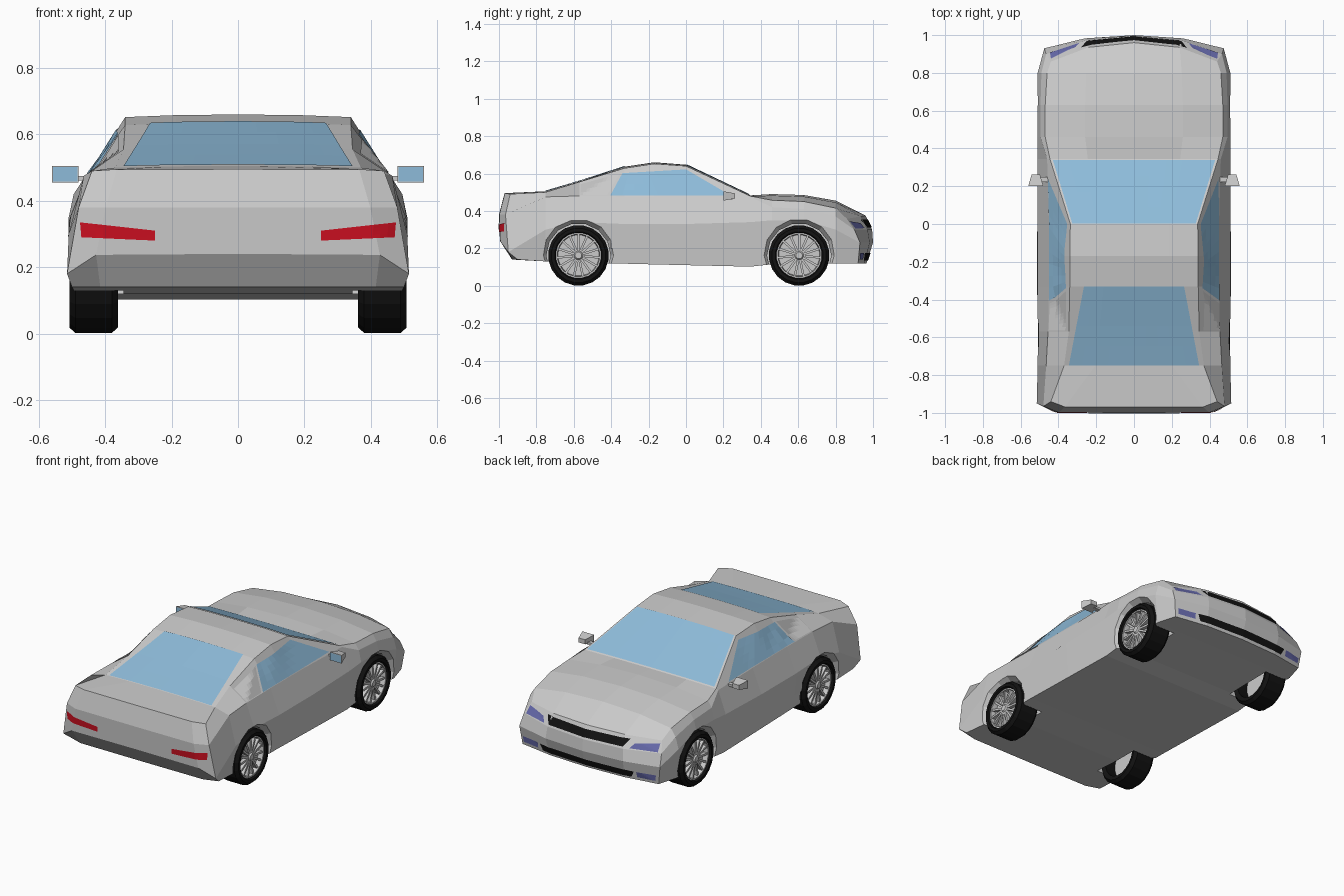
import bpy, bmesh, math
from mathutils import Vector, Matrix
from mathutils.bvhtree import BVHTree

if "Cube" in bpy.data.objects:
    bpy.data.objects.remove(bpy.data.objects["Cube"])


def material(name, *rgb):
    m = bpy.data.materials.new(name)
    m.diffuse_color = (*rgb, 1)
    m.use_nodes = True
    m.node_tree.nodes["Principled BSDF"].inputs["Base Color"].default_value = m.diffuse_color
    return m


GLASS = material("glass", .27, .5, .7)
RED = material("red_lens", .6, .005, .015)
BLACK = material("black", .006, .006, .006)
LAMP = material("lamp_blue", .13, .14, .4)


def finish(name, bm, mat=None):
    me = bpy.data.meshes.new(name)
    bm.to_mesh(me)
    bm.free()
    ob = bpy.data.objects.new(name, me)
    bpy.context.collection.objects.link(ob)
    if mat:
        me.materials.append(mat)
    return ob


def lathe(name, profile, centre, side, mat=None, sides=20, closed=True):
    """Revolve (radius, x) points around the x axis; side mirrors x."""
    bm = bmesh.new()
    cy, cz = centre
    rings = []
    for r, x in profile:
        rings.append([bm.verts.new((side * x, cy + r * math.sin(a), cz + r * math.cos(a)))
                      for a in (2 * math.pi * (i + .5) / sides for i in range(sides))])
    n = len(rings)
    for k in range(n if closed else n - 1):
        a, b = rings[k], rings[(k + 1) % n]
        for i in range(sides):
            j = (i + 1) % sides
            bm.faces.new((a[i], a[j], b[j], b[i]))
    if not closed:
        bm.faces.new(rings[0])
        bm.faces.new(rings[-1])
    bmesh.ops.recalc_face_normals(bm, faces=bm.faces)
    return finish(name, bm, mat)


# Body sections: y, floor z, then (half width, z) for flank, shoulder, top edge, and centre z
SECTIONS = [
    (-.95, .140, .515, .18, .48, .38, .44, .49, .495),
    (-.75, .130, .51, .30, .465, .475, .37, .50, .505),
    (-.57, .120, .51, .34, .455, .48, .345, .555, .558),
    (-.33, .118, .51, .33, .450, .478, .34, .628, .636),
    (-.17, .114, .51, .33, .450, .477, .34, .652, .660),
    (0.00, .110, .51, .33, .450, .476, .337, .640, .647),
    (0.345, .102, .51, .34, .460, .474, .445, .479, .483),
    (0.46, .115, .51, .35, .495, .42, .47, .457, .490),
    (0.63, .118, .51, .35, .495, .41, .47, .450, .485),
    (0.80, .120, .51, .30, .490, .37, .46, .415, .455),
    (0.92, .120, .475, .23, .465, .30, .44, .358, .375),
]
LAST = len(SECTIONS) - 1
# Per-row y and bulge of the two end caps
ENDS = {0: ((-.90, -.95, -.965, -.94), (-.03, -.045, -.035, -.03), .83, .95),
        LAST: ((.92, .93, .90, .86), (.045, .07, .095, .10), .55, .75)}


def body_point(k, row, col):
    y, z0, w1, z1, w2, z2, w3, z3, zc = SECTIONS[k]
    w, z = ((min(.5, w1 - .015), z0), (w1, z1), (w2, z2), (w3, z3))[row]
    ys, bows, frac, fill = ENDS.get(k, ((y,) * 4, (0,) * 4, .55, .75))
    inner = (0, fill, 1, fill, 0)[col]
    lift = zc - z3 if row == 3 else (.06 if row == 1 and k == 0 else 0)
    return ((-1, -frac, 0, frac, 1)[col] * w, ys[row] + bows[row] * inner, z + lift * inner)


def build_body():
    bm = bmesh.new()
    cache = {}

    def v(*key):
        if key not in cache:
            cache[key] = bm.verts.new(body_point(*key))
        return cache[key]
    ring = ([(r, 4) for r in range(4)] + [(3, c) for c in (3, 2, 1)] +
            [(r, 0) for r in (3, 2, 1, 0)] + [(0, c) for c in (1, 2, 3)])
    for k in range(LAST):
        for p, q in zip(ring, ring[1:] + ring[:1]):
            bm.faces.new((v(k, *p), v(k, *q), v(k + 1, *q), v(k + 1, *p)))
    for k in (0, LAST):
        for r in range(3):
            for c in range(4):
                bm.faces.new((v(k, r, c), v(k, r, c + 1), v(k, r + 1, c + 1), v(k, r + 1, c)))
    bmesh.ops.recalc_face_normals(bm, faces=bm.faces)
    return bm


bm = build_body()
SKIN = BVHTree.FromBMesh(bm)
body = finish("body_shell", bm)

# Wheel wells with a chamfered arch lip
WHEELS = {"rear": -.575, "front": .605}
cutters = []
for y in WHEELS.values():
    for s in (-1, 1):
        c = lathe("arch_cutter", [(.172, .345), (.172, .475), (.215, .54)], (y, .162), s,
                  sides=14, closed=False)
        c.hide_render = True
        mod = body.modifiers.new("arch", "BOOLEAN")
        mod.operation, mod.solver, mod.object = "DIFFERENCE", "EXACT", c
        cutters.append(c)
dg = bpy.context.evaluated_depsgraph_get()
body.data = bpy.data.meshes.new_from_object(body.evaluated_get(dg))
body.modifiers.clear()
for c in cutters:
    bpy.data.objects.remove(c)


def panel(name, corners, axis, side, mat=None, mirror=False, off=.004, n=10):
    """Project a four-cornered outline along an axis onto the body skin."""
    bm = bmesh.new()
    a, b, c, d = (Vector(p) for p in corners)
    ray = Vector((0, 0, 0))
    ray[axis] = -side
    grid = []
    for j in range(5):
        row = []
        for i in range(n + 1):
            u = a.lerp(b, i / n).lerp(d.lerp(c, i / n), j / 4)
            p = [-u.x if mirror else u.x, u.y]
            p.insert(axis, side * 3)
            hit = SKIN.ray_cast(Vector(p), ray)[0]
            if hit is None:
                p[axis] = side * .5
                hit = SKIN.find_nearest(Vector(p))[0]
            row.append(bm.verts.new(hit - ray * off))
        grid.append(row)
    for j in range(4):
        for i in range(n):
            f = bm.faces.new((grid[j][i], grid[j][i + 1], grid[j + 1][i + 1], grid[j + 1][i]))
            f.normal_update()
            if f.normal[axis] * side < 0:
                f.normal_flip()
    finish(name, bm, mat)


# Glass and centre panels
panel("windshield", [(-.43, .34), (.43, .34), (.327, .003), (-.327, .003)], 2, 1, GLASS)
panel("rear_window", [(-.345, -.75), (.345, -.75), (.265, -.33), (-.265, -.33)], 2, 1, GLASS)
panel("rear_plate_panel", [(-.24, .265), (.24, .265), (.24, .36), (-.24, .36)], 1, -1)
panel("upper_grille", [(-.25, .312), (.25, .312), (.28, .355), (-.28, .355)], 1, 1, BLACK)
panel("lower_grille", [(-.30, .135), (.30, .135), (.32, .175), (-.32, .175)], 1, 1, BLACK)

for s, label in ((-1, "left"), (1, "right")):
    flip = s < 0
    # Side glass, quarter panel and lamps
    panel(label + "_side_window", [(-.405, .482), (.24, .482), (0, .622), (-.34, .602)], 0, s, GLASS)
    panel(label + "_quarter_panel", [(-.565, .485), (-.42, .485), (-.355, .60), (-.565, .543)], 0, s)
    panel(label + "_door_scoop", [(-.40, .20), (-.04, .20), (-.04, .328), (-.40, .305)], 0, s)
    panel(label + "_tail_light", [(.25, .28), (.472, .29), (.476, .335), (.25, .31)], 1, -1, RED, flip)
    panel(label + "_headlight", [(.29, .308), (.445, .305), (.44, .345), (.31, .335)], 1, 1, LAMP, flip)
    panel(label + "_fog_light", [(.335, .14), (.445, .14), (.45, .175), (.335, .175)], 1, 1, LAMP, flip)

    # Door mirror: housing tapered to the front, stalk and glass
    bm = bmesh.new()
    bmesh.ops.create_cube(bm, size=1)
    for v in bm.verts:
        front = v.co.y > 0
        k = .55 if front else 1
        v.co = (s * (.52 + v.co.x * .08 * k), .20 if not front else .262, .48 + v.co.z * .05 * k)
    stalk = bmesh.ops.create_cube(bm, size=1)["verts"]
    bmesh.ops.transform(bm, verts=stalk, matrix=Matrix.Translation((s * .475, .235, .468)) @
                        Matrix.Diagonal((.06, .025, .014, 1)))
    bmesh.ops.recalc_face_normals(bm, faces=bm.faces)
    finish(label + "_mirror", bm)
    bm = bmesh.new()
    bm.faces.new([bm.verts.new((x, .198, z)) for x, z in
                  ((s * .52 - .037, .458), (s * .52 + .037, .458),
                   (s * .52 + .037, .502), (s * .52 - .037, .502))])
    finish(label + "_mirror_glass", bm, GLASS)

    # Wheels: tyre, dished rim, hub and thin spokes
    for end, y in WHEELS.items():
        name = f"{end}_{label}_"
        at = (y, .162)
        lathe(name + "tyre", [(.12, .49), (.128, .508), (.146, .508), (.162, .49),
                              (.162, .38), (.146, .362), (.12, .37)], at, s, BLACK)
        lathe(name + "rim", [(.122, .44), (.122, .495), (.114, .495), (.110, .465), (.02, .465), (.02, .44)],
              at, s)
        lathe(name + "hub", [(.028, .44), (.028, .485), (.018, .497)], at, s, sides=12, closed=False)
        bm = bmesh.new()
        for i in range(15):
            spoke = bmesh.ops.create_cube(bm, size=1)["verts"]
            bmesh.ops.transform(bm, verts=spoke, matrix=Matrix.Translation((s * .478, y, .162)) @
                                Matrix.Rotation(i * math.tau / 15, 4, "X") @
                                Matrix.Translation((0, 0, .069)) @ Matrix.Diagonal((.022, .012, .096, 1)))
        finish(name + "spokes", bm)
